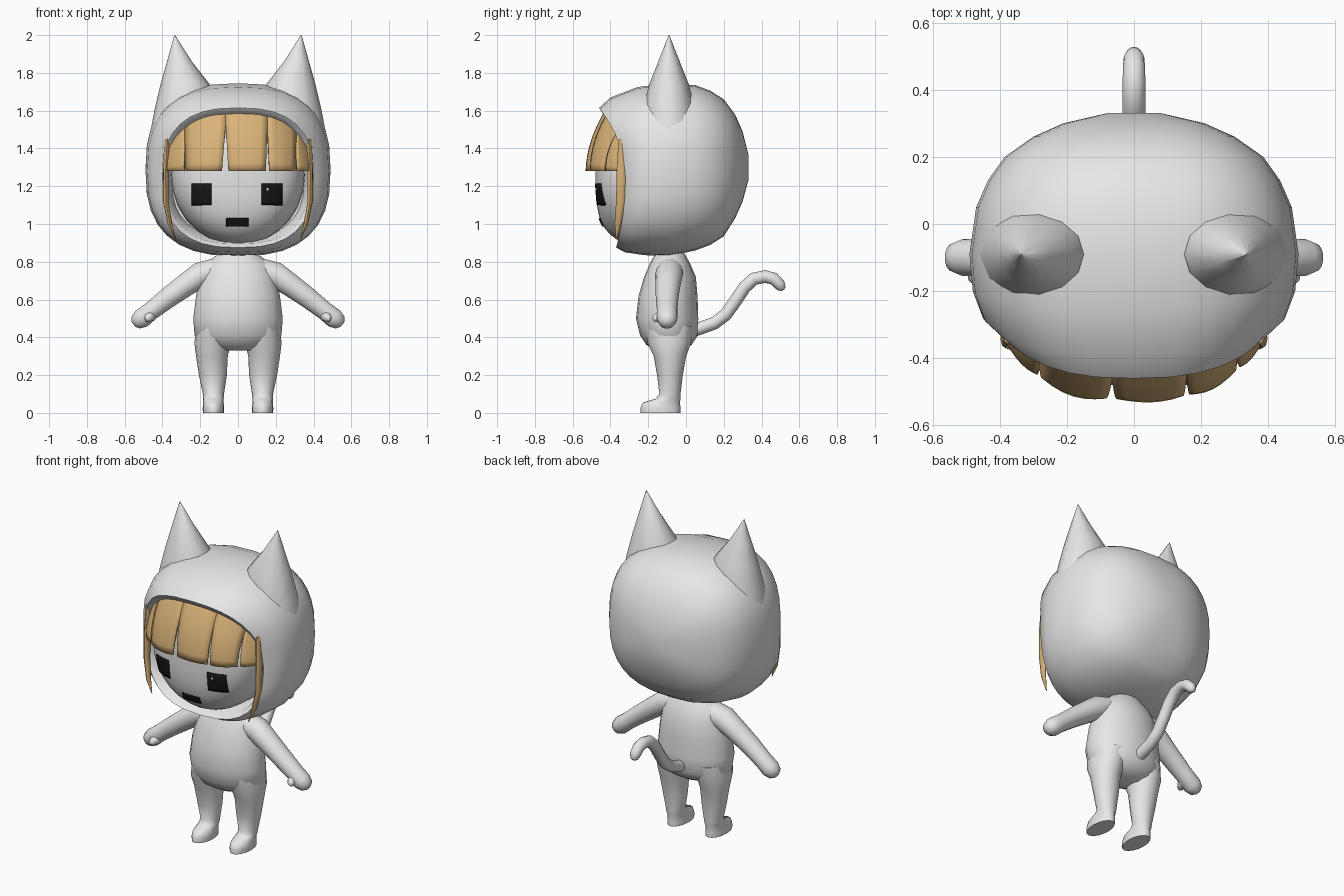
import bpy, bmesh, math
from mathutils import Vector

if "Cube" in bpy.data.objects:
    bpy.data.objects.remove(bpy.data.objects["Cube"])


def material(name, rgb):
    m = bpy.data.materials.new(name)
    m.diffuse_color = (*rgb, 1)
    m.use_nodes = True
    m.node_tree.nodes["Principled BSDF"].inputs["Base Color"].default_value = m.diffuse_color
    return m


GREY = material("light_grey", (0.8, 0.8, 0.8))
TAN = material("tan_hair", (0.70, 0.45, 0.19))
BLACK = material("black", (0.008, 0.008, 0.008))


def finish(name, bm, mat, angle=60):
    me = bpy.data.meshes.new(name)
    bm.to_mesh(me)
    bm.free()
    me.materials.append(mat)
    me.shade_smooth()
    me.set_sharp_from_angle(angle=math.radians(angle))
    ob = bpy.data.objects.new(name, me)
    bpy.context.collection.objects.link(ob)
    return ob


def spow(v, e):
    return math.copysign(abs(v) ** e, v)


def ellipse(c, u, v, n=16, p=2.0):
    """Closed superellipse loop around c spanned by u and v."""
    out = []
    for i in range(n):
        a = 2 * math.pi * i / n
        out.append(Vector(c) + Vector(u) * spow(math.cos(a), 2 / p)
                   + Vector(v) * spow(math.sin(a), 2 / p))
    return out


def loft(name, rings, mat, angle=60):
    """Skin a list of loops and cap both ends."""
    bm = bmesh.new()
    loops = [[bm.verts.new(p) for p in r] for r in rings]
    n = len(loops[0])
    for a, b in zip(loops, loops[1:]):
        for i in range(n):
            j = (i + 1) % n
            bm.faces.new((a[i], a[j], b[j], b[i]))
    bm.faces.new(loops[0])
    bm.faces.new(loops[-1])
    bmesh.ops.recalc_face_normals(bm, faces=bm.faces)
    return finish(name, bm, mat, angle)


def stack(name, rows, mat, n=16, p=2.0):
    """Loft of level ellipses, rows of z, cx, cy, rx, ry."""
    return loft(name, [ellipse((x, y, z), (rx, 0, 0), (0, ry, 0), n, p)
                       for z, x, y, rx, ry in rows], mat)


def tube(name, path, side, mat, n=10):
    """Round tube, path of x, y, z, radius_along_side, other_radius."""
    pts = [Vector(p[:3]) for p in path]
    side = Vector(side)
    rings = []
    for i, p in enumerate(path):
        t = pts[min(i + 1, len(pts) - 1)] - pts[max(i - 1, 0)]
        rings.append(ellipse(pts[i], side * p[3], t.cross(side).normalized() * p[4], n))
    return loft(name, rings, mat)


def patch(name, f, nu, nv, thick, mat):
    """Thin curved sheet from f(u, v)."""
    bm = bmesh.new()
    g = [[bm.verts.new(f(i / nu, j / nv)) for i in range(nu + 1)] for j in range(nv + 1)]
    for j in range(nv):
        for i in range(nu):
            bm.faces.new((g[j][i], g[j][i + 1], g[j + 1][i + 1], g[j + 1][i]))
    ob = finish(name, bm, mat)
    mod = ob.modifiers.new("thickness", "SOLIDIFY")
    mod.thickness, mod.offset = thick, 0
    return ob


# Hood: loops running from inside the face opening to the back of the head
def hood_ring(y, k, rx, zb, zt):
    zc, rz = (zb + zt) / 2, (zt - zb) / 2
    loop = ellipse((0, y, zc), (rx, 0, 0), (0, 0, rz), 32, 2.6)
    for q in loop:
        s = (q.z - zc) / rz
        q.y -= k * (0.14 if s > 0 else 0.05) * s * s
    return loop


loft("hood", [hood_ring(*r) for r in (
    (-.15, 0, .35, .93, 1.55), (-.30, 1, .375, .895, 1.585), (-.32, 1, .40, .875, 1.615),
    (-.28, .85, .45, .85, 1.67), (-.20, .4, .48, .835, 1.725), (-.09, 0, .49, .83, 1.745),
    (.05, 0, .47, .86, 1.735), (.13, 0, .435, .89, 1.705), (.20, 0, .385, .935, 1.66),
    (.26, 0, .30, 1.03, 1.58), (.30, 0, .21, 1.12, 1.49), (.33, 0, .08, 1.23, 1.37))], GREY)

# Face: front of a boxy ellipsoid
FX, FZ, FC, FY, FD, FP = .355, .375, 1.26, -.15, .33, 3.2


def face_depth(r):
    return FY - FD * max(0, 1 - r ** FP) ** (1 / FP)


def face_y(x, z):
    return face_depth(math.hypot(x / FX, (z - FC) / FZ))


loft("face", [ellipse((0, face_depth(r), FC), (FX * r, 0, 0), (0, 0, FZ * r), 28)
              for r in (1, .99, .96, .91, .84, .74, .6, .4, .2, .03)], GREY)


# Eyes and mouth as thin plates following the face
def face_plate(name, x0, x1, z0, z1, mat, lift=.003):
    def f(u, v):
        x, z = x0 + (x1 - x0) * u, z0 + (z1 - z0) * v
        return (x, face_y(x, z) - lift, z)
    patch(name, f, 6, 6, .006, mat)


face_plate("left_eye", -.245, -.14, 1.10, 1.215, BLACK)
face_plate("right_eye", .125, .235, 1.10, 1.215, BLACK)
face_plate("eye_glint", .15, .162, 1.178, 1.19, GREY, .006)
face_plate("mouth", -.062, .055, .988, 1.03, BLACK)


# Fringe: locks with a straight lower edge and narrow gaps
def lock(name, b0, b1, s0, s1):
    def f(u, v):
        k = min(1, v / .75)
        x = (b0 + (s0 - b0) * k) * (1 - u) + (b1 + (s1 - b1) * k) * u
        top = 1.25 + .36 * max(0, 1 - (abs(x) / .41) ** 2.6) ** (1 / 2.6)
        z = 1.28 + (top - 1.28) * v
        y = -.33 - .185 * (1 - min(1, abs(x) / .39) ** 3) + .10 * v * v
        return (x, y - .01 * math.sin(math.pi * u) * (1 - v), z)
    patch(name, f, 6, 8, .014, TAN)


for i, l in enumerate(((-.375, -.285, -.385, -.28), (-.272, -.085, -.28, -.065),
                       (-.05, .145, -.065, .155), (.165, .298, .155, .305),
                       (.312, .375, .305, .385))):
    lock(f"fringe_lock_{i + 1}", *l)

# Torso
stack("torso", ((.33, 0, -.09, .09, .07), (.36, 0, -.09, .18, .12), (.41, 0, -.09, .23, .153),
                (.5, 0, -.10, .237, .165), (.62, 0, -.095, .222, .156), (.72, 0, -.085, .2, .137),
                (.79, 0, -.085, .17, .107), (.83, 0, -.085, .12, .085),
                (.87, 0, -.085, .07, .06)), GREY, 20)

# Paired parts
for s, tag in ((1, "right"), (-1, "left")):
    stack(f"{tag}_ear", ((1.48, s * .29, -.09, .175, .15), (1.6, s * .286, -.09, .157, .14),
                         (1.74, s * .28, -.09, .13, .105), (1.86, s * .31, -.09, .066, .057),
                         (2.0, s * .335, -.09, .002, .002)), GREY, 12)
    tube(f"{tag}_side_lock", ((s * .375, -.335, 1.45, .022, .014), (s * .383, -.34, 1.28, .028, .015),
                              (s * .382, -.345, 1.12, .025, .014), (s * .36, -.36, 1.0, .018, .011),
                              (s * .33, -.37, .92, .002, .002)), (0, 1, 0), TAN, 8)
    tube(f"{tag}_arm", ((s * .08, -.085, .765, .07, .065), (s * .2, -.09, .73, .074, .07),
                        (s * .28, -.095, .675, .066, .062), (s * .37, -.10, .61, .06, .056),
                        (s * .46, -.10, .54, .054, .05), (s * .51, -.10, .50, .055, .053),
                        (s * .54, -.10, .478, .042, .04), (s * .553, -.10, .468, .016, .016)),
         (0, 1, 0), GREY, 14)
    tube(f"{tag}_thumb", ((s * .46, -.12, .515, .03, .03), (s * .47, -.15, .505, .026, .026),
                          (s * .475, -.168, .497, .018, .018), (s * .477, -.176, .494, .006, .006)),
         (1, 0, 0), GREY, 8)
    stack(f"{tag}_leg", ((.46, s * .12, -.09, .10, .13), (.37, s * .135, -.088, .096, .115),
                         (.30, s * .138, -.085, .084, .086), (.2, s * .133, -.085, .074, .068),
                         (.1, s * .13, -.085, .056, .056), (.075, s * .13, -.095, .054, .066),
                         (.055, s * .13, -.13, .054, .098), (.025, s * .13, -.135, .057, .106),
                         (0, s * .13, -.135, .056, .105)), GREY, 16)

# Tail
tube("tail", [(0, y, z, r, r) for y, z, r in (
    (.02, .43, .034), (.08, .45, .034), (.15, .475, .034), (.21, .52, .034), (.26, .59, .034),
    (.31, .665, .034), (.36, .71, .034), (.42, .722, .034), (.465, .71, .033),
    (.495, .68, .031), (.508, .658, .022), (.512, .649, .008))], (1, 0, 0), GREY, 12)
